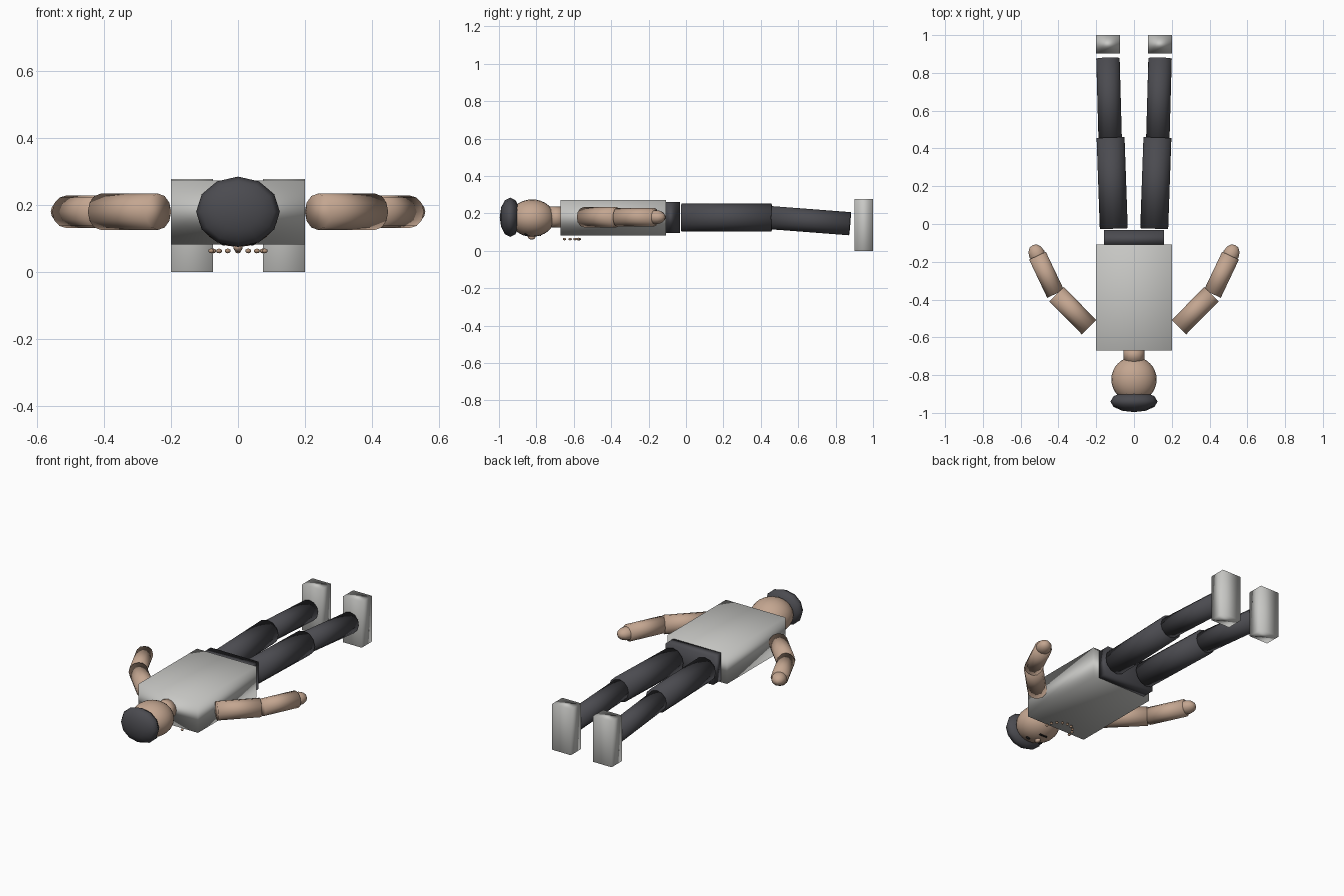
import bpy, math
from mathutils import Vector

if "Cube" in bpy.data.objects:
    bpy.data.objects.remove(bpy.data.objects["Cube"])


def mat(name, rgb):
    m = bpy.data.materials.new(name)
    m.diffuse_color = (*rgb, 1)
    m.use_nodes = True
    m.node_tree.nodes["Principled BSDF"].inputs["Base Color"].default_value = m.diffuse_color
    return m


SKIN = mat("skin", (0.55, 0.38, 0.28))
GREY = mat("light_grey", (0.58, 0.58, 0.56))
DARK = mat("charcoal", (0.07, 0.07, 0.08))
BLACK = mat("black", (0.01, 0.01, 0.01))
BEAD = mat("bead_brown", (0.45, 0.29, 0.19))


def finish(name, m):
    ob = bpy.context.object
    ob.name = name
    ob.data.materials.append(m)
    bpy.ops.object.shade_smooth()
    return ob


def box(name, lo, hi, m):
    lo, hi = Vector(lo), Vector(hi)
    bpy.ops.mesh.primitive_cube_add(size=1, location=(lo + hi) / 2)
    bpy.context.object.scale = hi - lo
    return finish(name, m)


def tube(name, a, b, r, m, sides=12):
    a, b = Vector(a), Vector(b)
    d = b - a
    bpy.ops.mesh.primitive_cylinder_add(vertices=sides, radius=r, depth=d.length,
                                        location=(a + b) / 2)
    bpy.context.object.rotation_euler = d.to_track_quat('Z', 'Y').to_euler()
    return finish(name, m)


def ball(name, loc, radii, m, seg=12, rings=8, rot=(0, 0, 0)):
    bpy.ops.mesh.primitive_uv_sphere_add(segments=seg, ring_count=rings, radius=1,
                                         location=loc, rotation=rot)
    bpy.context.object.scale = radii
    return finish(name, m)


# torso, hips and neck
box("torso", (-0.2, -0.67, 0.083), (0.2, -0.108, 0.273), GREY)
box("hips", (-0.16, -0.13, 0.095), (0.16, -0.033, 0.262), DARK)
tube("neck", (0, -0.73, 0.18), (0, -0.655, 0.18), 0.056, SKIN)

# head with a flattened cap of hair; poles run along y
TURN = (math.pi / 2, 0, 0)
ball("head", (0, -0.823, 0.175), (0.12, 0.1, 0.12), SKIN, 24, 16, TURN)
ball("hair", (0, -0.94, 0.18), (0.125, 0.105, 0.056), DARK, 12, 6, TURN)

# face, looking down
ball("nose", (0, -0.825, 0.074), (0.014, 0.02, 0.014), SKIN)
box("mouth", (-0.025, -0.782, 0.08), (0.025, -0.774, 0.095), BLACK)

# necklace
for i in range(9):
    t = math.pi * i / 8
    ball(f"necklace_bead_{i + 1}",
         (0.08 * math.cos(t), -0.65 + 0.08 * math.sin(t), 0.063),
         (0.009, 0.009, 0.007), BEAD, 8, 6)

# paired parts
for s, side in ((-1, "left"), (1, "right")):
    ball(f"{side}_eye", (s * 0.042, -0.855, 0.09), (0.014, 0.011, 0.011), BLACK, 10, 6)
    tube(f"{side}_upper_arm", (s * 0.238, -0.546, 0.18), (s * 0.41, -0.372, 0.18), 0.054, SKIN)
    tube(f"{side}_forearm", (s * 0.415, -0.37, 0.18), (s * 0.511, -0.168, 0.18), 0.049, SKIN)
    ball(f"{side}_hand", (s * 0.514, -0.16, 0.18), (0.043, 0.054, 0.037), SKIN,
         rot=(0, 0, -s * 0.44))
    tube(f"{side}_thigh", (s * 0.107, -0.025, 0.178), (s * 0.124, 0.458, 0.178), 0.074, DARK)
    tube(f"{side}_shin", (s * 0.126, 0.445, 0.178), (s * 0.138, 0.877, 0.145), 0.062, DARK)
    box(f"{side}_shoe", (s * 0.137 - 0.063, 0.902, 0), (s * 0.137 + 0.063, 1.0, 0.278), GREY)
